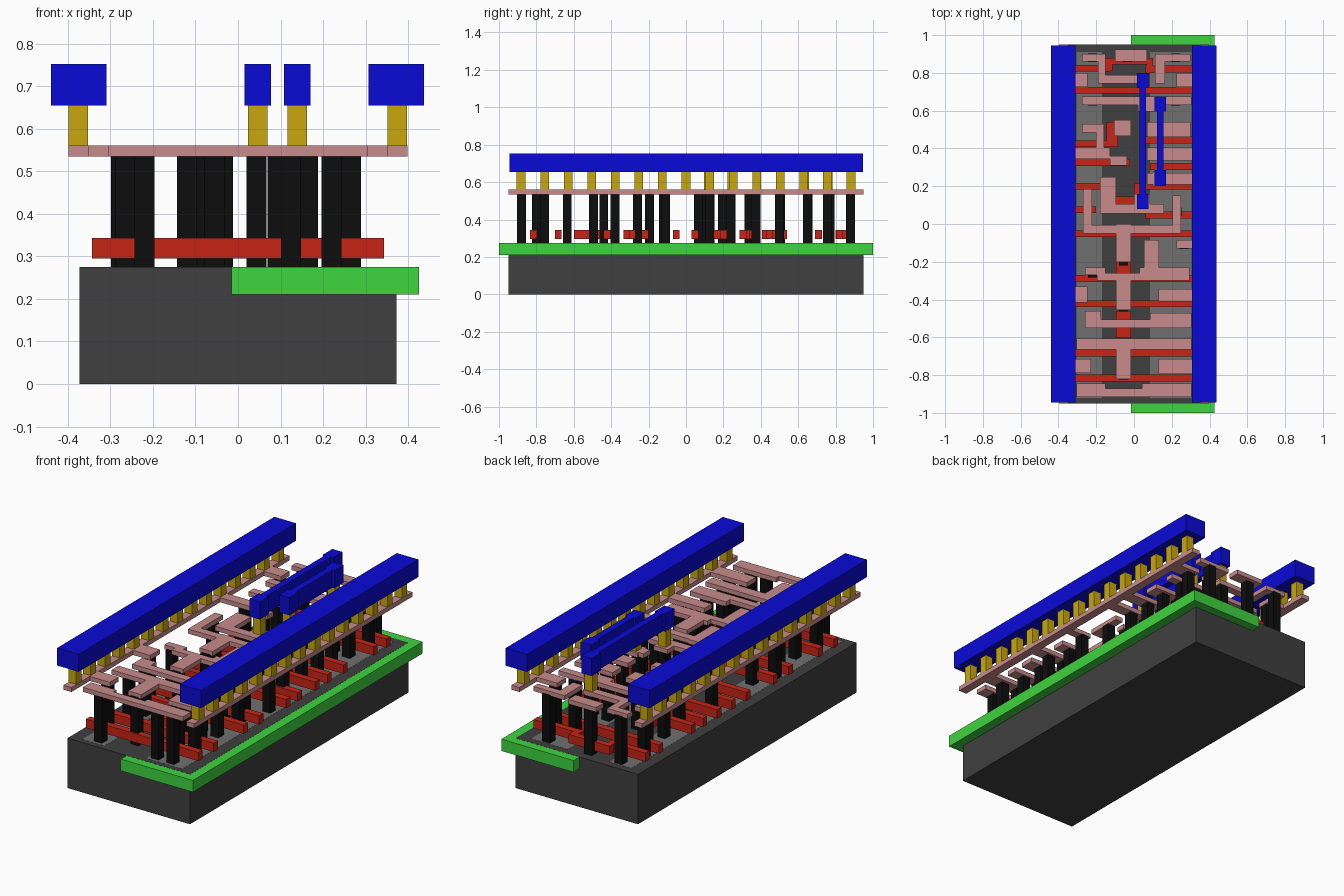
import bpy, bmesh
from mathutils import Matrix, Vector


def material(name, r, g, b):
    m = bpy.data.materials.new(name)
    m.diffuse_color = (r, g, b, 1)
    return m


DARK = material("substrate_grey", .05, .05, .05)
GREY = material("diffusion_grey", .16, .16, .16)
GREEN = material("well_green", .05, .66, .05)
RED = material("gate_red", .58, .018, .008)
PINK = material("wire_pink", .58, .26, .26)
BLACK = material("contact_black", .004, .004, .004)
GOLD = material("via_gold", .58, .39, .004)
BLUE = material("metal_blue", .003, .003, .68)


def layer(name, z, mat, rects):
    """Boxes over z = (bottom, top); each rect is x0, x1, y0, y1."""
    bm = bmesh.new()
    for x0, x1, y0, y1 in rects:
        c = Vector(((x0 + x1) / 2, (y0 + y1) / 2, (z[0] + z[1]) / 2))
        s = Vector((x1 - x0, y1 - y0, z[1] - z[0]))
        bmesh.ops.create_cube(bm, size=1,
                              matrix=Matrix.Translation(c) @ Matrix.Diagonal(s).to_4x4())
    me = bpy.data.meshes.new(name)
    bm.to_mesh(me)
    bm.free()
    me.materials.append(mat)
    ob = bpy.data.objects.new(name, me)
    bpy.context.collection.objects.link(ob)


def squares(points, size):
    h = size / 2
    return [(x - h, x + h, y - h, y + h) for x, y in points]


Z_GATE, Z_WIRE = (.295, .343), (.535, .56)
Z_CONTACT, Z_VIA, Z_METAL = (.275, .54), (.555, .66), (.655, .752)

# Base block, well and doped areas
layer("substrate", (0, .275), DARK, [(-.373, .373, -.95, .95)])
layer("well", (.21, .2745), GREEN, [(-.015, .425, -1, 1)])
layer("doped_areas", (.25, .2755), GREY, [(-.305, -.17, -.92, .91), (.085, .305, -.92, .91)])

# Gates: straight bars crossing the whole cell
layer("full_gates", Z_GATE, RED,
      [(-.343, .343, y - .018, y + .018) for y in (-.815, -.683, -.422, -.288, -.052, .708)])
# Gates: half-width bars on each side
layer("left_gates", Z_GATE, RED,
      [(-.343, x, y - .018, y + .018)
       for x, y in ((-.02, .325), (-.085, .425), (-.14, .2), (-.2, .075), (-.13, .825))])
layer("right_gates", Z_GATE, RED,
      [(x, .343, y - .018, y + .018)
       for x, y in ((.085, .305), (.06, .445), (0, .2), (.06, .048), (.06, .82))])
# Gate pads and jogs in the middle
layer("gate_links", Z_GATE, RED, [
    (-.095, -.016, -.335, -.2), (-.095, -.016, -.6, -.46), (-.145, -.085, .41, .54),
    (-.1, .015, .105, .145), (-.1, -.04, .31, .36), (-.15, .1, .845, .88),
    (-.15, -.115, .81, .88), (.065, .1, .80, .88), (0, .035, .12, .21)])

# Pink wires
for s, side in ((-1, "left"), (1, "right")):
    xs = sorted((s * .398, s * .35))
    layer(side + "_wire_rail", Z_WIRE, PINK, [(*xs, -.95, .95)])
layer("left_rail_taps", Z_WIRE, PINK, [
    (-.355, -.228, -.79, -.715), (-.355, -.245, -.415, -.33),
    (-.355, -.127, .345, .405), (-.355, -.245, .725, .8)])
layer("right_rail_taps", Z_WIRE, PINK, [
    (.13, .355, -.795, -.715), (.13, .355, -.41, -.345), (.225, .355, -.13, -.085),
    (.07, .355, .21, .27), (.07, .355, .335, .405), (.225, .355, .725, .8)])
layer("front_wires", Z_WIRE, PINK, [
    (-.305, .305, -.915, -.87), (-.305, -.15, -.915, -.845), (.042, .305, -.915, -.845),
    (-.305, .305, -.665, -.605), (-.095, -.016, -.82, -.66),
    (-.26, .305, -.55, -.505), (-.26, -.175, -.55, -.46), (.085, .305, -.55, -.47)])
layer("middle_wires", Z_WIRE, PINK, [
    (-.095, -.016, -.455, -.265), (-.195, .295, -.3, -.26), (-.26, -.15, -.27, -.23),
    (.03, .295, -.3, -.23), (.053, .133, -.24, -.085),
    (-.095, -.016, -.2, 0), (-.27, .25, -.05, -.005), (-.27, -.222, -.01, .185),
    (.205, .25, -.05, .15)])
layer("back_middle_wires", Z_WIRE, PINK, [
    (-.18, -.095, .06, .25), (-.18, .16, .055, .105), (0, .085, .055, .16),
    (-.127, -.037, .31, .36), (-.105, -.016, .465, .55),
    (-.275, -.16, .485, .53), (-.2, -.16, .38, .53),
    (.07, .3, .46, .54), (.1, .17, .2, .28)])
layer("back_wires", Z_WIRE, PINK, [
    (-.275, .305, .63, .675), (.02, .17, .595, .675), (-.275, -.15, .86, .9),
    (-.19, -.15, .75, .9), (-.19, .075, .745, .79), (-.1, .07, .86, .925),
    (.11, .3, .86, .9), (.11, .165, .745, .9)])

# Black contacts, in left, middle and right groups
layer("left_contacts", Z_CONTACT, BLACK, squares([
    (-.22, -.88), (-.265, -.755), (-.22, -.635), (-.22, -.495), (-.275, -.38), (-.22, -.26),
    (-.247, .13), (-.22, .375), (-.22, .507), (-.22, .652), (-.275, .757), (-.22, .88)], .047))
layer("middle_contacts", Z_CONTACT, BLACK, squares([
    (-.055, -.8), (-.055, -.44), (-.055, -.195), (-.055, -.12), (-.12, .195),
    (-.08, .335), (-.055, .5), (-.035, .88), (.043, .125), (.043, .765)], .047))
layer("right_contacts", Z_CONTACT, BLACK, squares([
    (.125, -.88), (.22, -.88), (.165, -.755), (.265, -.755), (.125, -.635), (.22, -.635),
    (.125, -.495), (.22, -.495), (.165, -.38), (.265, -.38), (.125, -.26), (.22, -.26),
    (.093, -.12), (.265, -.108), (.227, .065), (.125, .08), (.125, .24), (.22, .24),
    (.125, .375), (.22, .375), (.125, .5), (.22, .5), (.125, .65), (.22, .65),
    (.265, .757), (.22, .88), (.138, .77)], .047))

# Vias under the metal: two rows of fifteen plus four for the short bars
for x, side in ((-.375, "left"), (.374, "right")):
    layer(side + "_vias", Z_VIA, GOLD, squares([(x, (i - 7) * .126) for i in range(15)], .046))
layer("short_bar_vias", Z_VIA, GOLD,
      squares([(.046, .12), (.046, .76), (.139, .245), (.139, .635)], .046))

# Blue metal rails and the two dumbbell-shaped short bars
layer("left_metal_rail", Z_METAL, BLUE, [(-.44, -.309, -.945, .945)])
layer("right_metal_rail", Z_METAL, BLUE, [(.307, .437, -.945, .945)])
for name, x, y0, y1 in (("long", .046, .08, .8), ("short", .139, .205, .675)):
    layer(name + "_metal_bar", Z_METAL, BLUE, [
        (x - .031, x + .031, y0, y0 + .08), (x - .031, x + .031, y1 - .08, y1),
        (x - .018, x + .018, y0 + .08, y1 - .08)])
